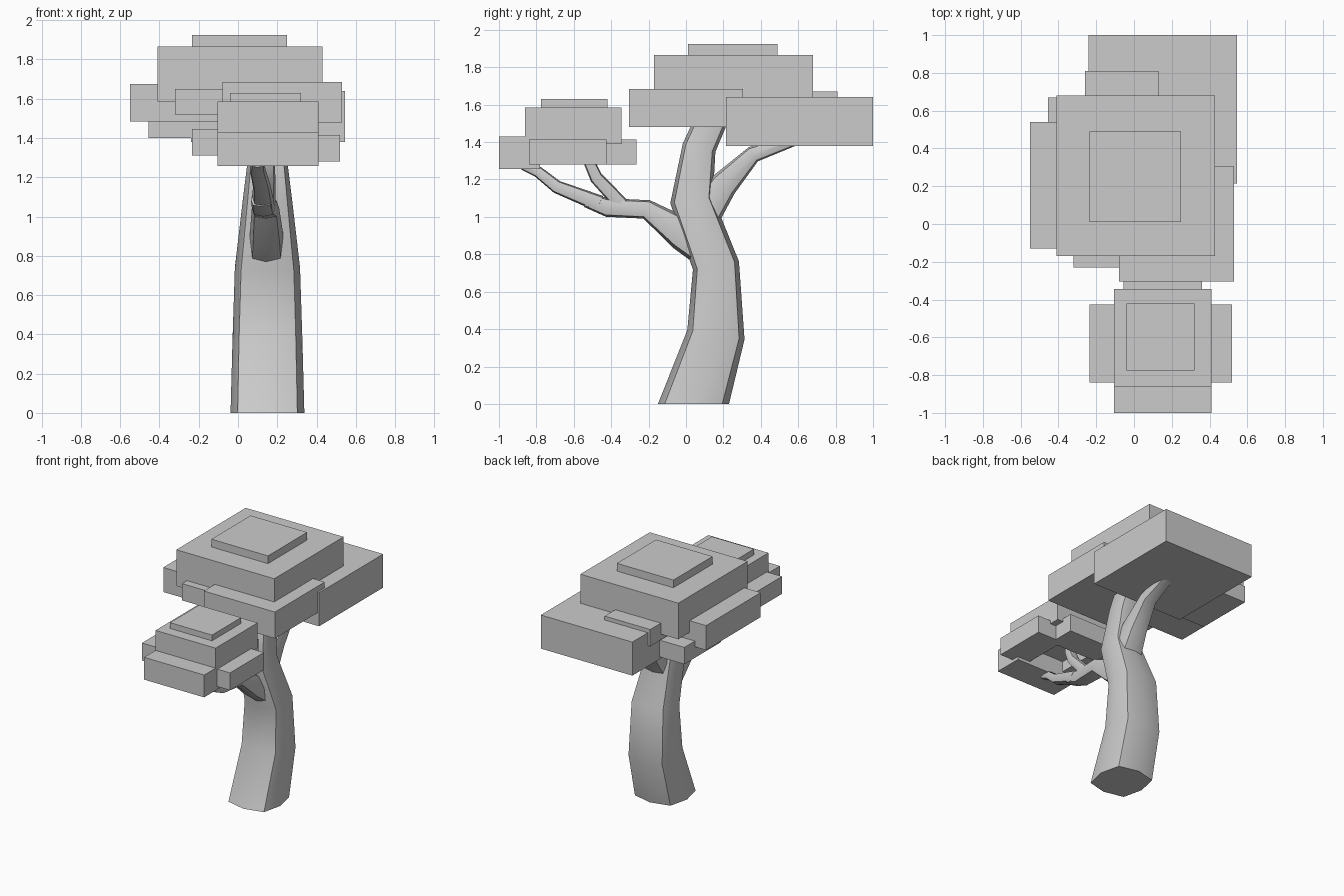
import bpy, bmesh
from mathutils import Vector

if "Cube" in bpy.data.objects:
    bpy.data.objects.remove(bpy.data.objects["Cube"])


def box(name, x0, x1, y0, y1, z0, z1):
    bpy.ops.mesh.primitive_cube_add(size=1, location=((x0+x1)/2, (y0+y1)/2, (z0+z1)/2))
    ob = bpy.context.object
    ob.name = name
    ob.scale = (x1-x0, y1-y0, z1-z0)


# Squared-off octagon used as the section of every limb
D = 0.81
SECTION = [(1, 0), (D, D), (0, 1), (-D, D), (-1, 0), (-D, -D), (0, -1), (D, -D)]


def limb(name, path, flat_base=False):
    """Sweep the section along (x, y, z, half width in x, half depth)."""
    bm = bmesh.new()
    pts = [Vector(p[:3]) for p in path]
    rings = []
    for i, p in enumerate(path):
        a, b = pts[max(i-1, 0)], pts[min(i+1, len(pts)-1)]
        t = (b-a).normalized()
        if i == 0 and flat_base:
            t = Vector((0, 0, 1))
        side = (Vector((1, 0, 0)) - t*t.x).normalized()
        up = t.cross(side)
        rings.append([bm.verts.new(pts[i] + side*u*p[3] + up*v*p[4]) for u, v in SECTION])
    for r, s in zip(rings, rings[1:]):
        for k in range(8):
            bm.faces.new((r[k], r[(k+1) % 8], s[(k+1) % 8], s[k]))
    bm.faces.new(rings[0][::-1])
    bm.faces.new(rings[-1])
    bmesh.ops.recalc_face_normals(bm, faces=bm.faces)
    me = bpy.data.meshes.new(name)
    bm.to_mesh(me)
    bm.free()
    ob = bpy.data.objects.new(name, me)
    bpy.context.collection.objects.link(ob)
    bpy.ops.object.select_all(action='DESELECT')
    ob.select_set(True)
    bpy.context.view_layer.objects.active = ob
    bpy.ops.object.shade_smooth_by_angle(angle=0.6)


# Trunk and limbs
limb("trunk", [(.15, .04, 0, .188, .19), (.15, .16, .37, .178, .155),
               (.15, .16, .74, .166, .125), (.15, .03, 1.09, .125, .115),
               (.15, .07, 1.37, .09, .09), (.15, .15, 1.55, .08, .085)], True)
limb("back_branch", [(.15, .08, .98, .10, .09), (.16, .20, 1.17, .08, .075),
                     (.17, .36, 1.335, .06, .045), (.18, .58, 1.41, .045, .03)])
limb("front_branch", [(.145, .12, .82, .09, .10), (.145, -.02, .91, .085, .09),
                      (.14, -.21, 1.04, .07, .052), (.13, -.42, 1.05, .06, .05),
                      (.12, -.53, 1.09, .055, .04)])
limb("front_twig", [(.13, -.46, 1.07, .055, .045), (.12, -.69, 1.16, .045, .035),
                    (.10, -.79, 1.24, .04, .03), (.10, -.87, 1.275, .035, .025)])
limb("upper_twig", [(.14, -.34, 1.06, .05, .04), (.15, -.48, 1.21, .04, .035),
                    (.15, -.52, 1.30, .035, .03), (.15, -.53, 1.42, .03, .025)])

# Large crown
box("crown_main", -.41, .43, -.17, .68, 1.585, 1.865)
box("crown_top", -.235, .25, .01, .49, 1.84, 1.925)
box("crown_front_right", -.08, .53, -.305, .305, 1.48, 1.685)
box("crown_left", -.55, .12, -.13, .54, 1.485, 1.675)
box("crown_back", -.24, .545, .215, 1.0, 1.38, 1.64)
box("crown_front_small", -.32, .07, -.23, .16, 1.52, 1.65)
box("crown_back_small", -.26, .13, .42, .81, 1.54, 1.67)
box("crown_left_small", -.455, 0, .22, .67, 1.40, 1.53)

# Small crown
box("small_crown_main", -.105, .41, -.86, -.345, 1.39, 1.585)
box("small_crown_top", -.04, .32, -.775, -.42, 1.56, 1.63)
box("small_crown_front", -.105, .41, -1.0, -.78, 1.257, 1.43)
box("small_crown_right", .30, .52, -.84, -.425, 1.28, 1.415)
box("small_crown_left", -.235, 0, -.84, -.425, 1.31, 1.445)
box("small_crown_back", -.055, .36, -.48, -.265, 1.28, 1.415)
